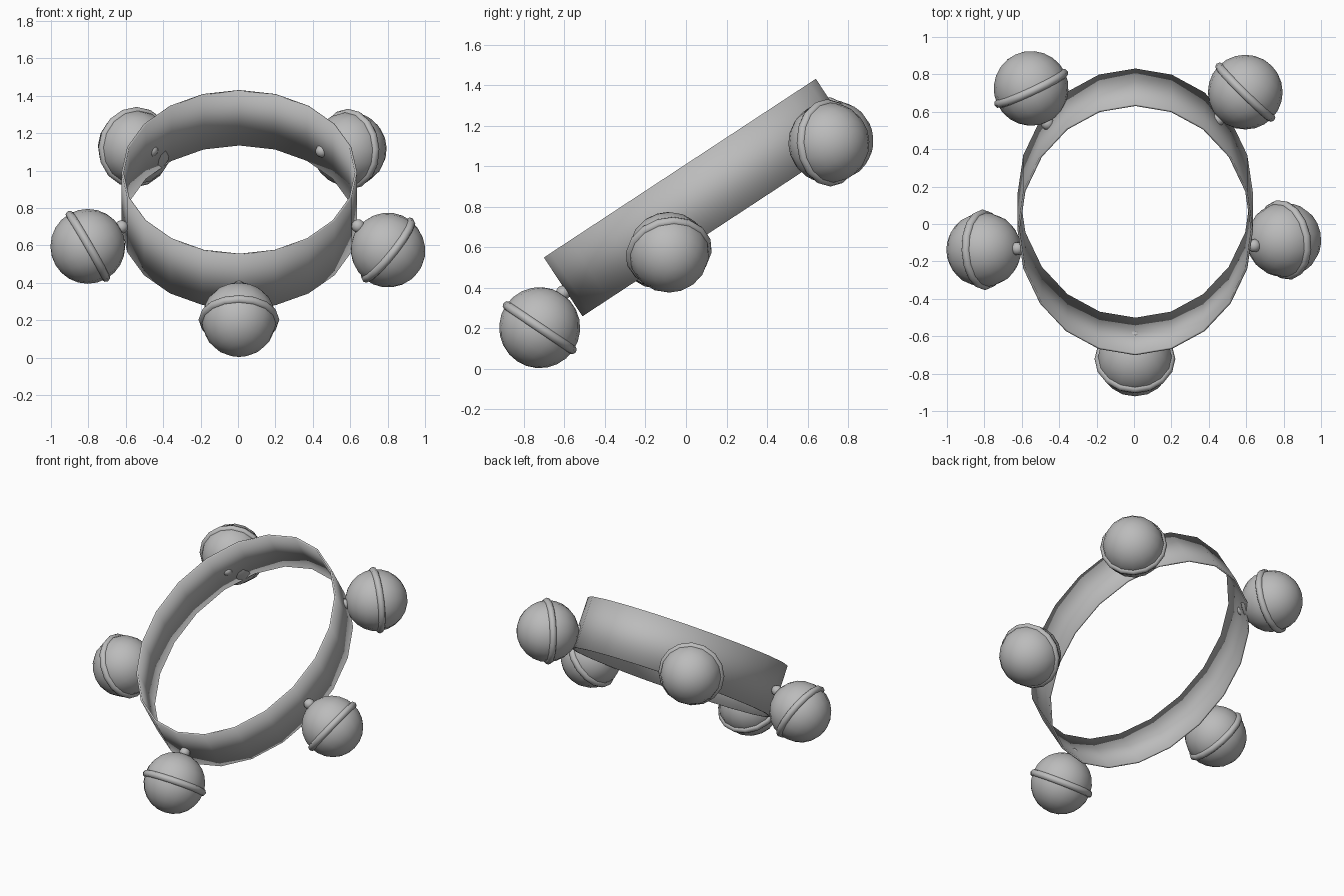
import bpy, bmesh, math
from mathutils import Vector, Matrix

if "Cube" in bpy.data.objects:
    bpy.data.objects.remove(bpy.data.objects["Cube"], do_unlink=True)

grey = bpy.data.materials.new("plain_grey")
COLOUR = (0.5, 0.5, 0.5, 1)
grey.diffuse_color = COLOUR
grey.use_nodes = True
grey.node_tree.nodes["Principled BSDF"].inputs["Base Color"].default_value = COLOUR


def finish(obj, name, angle=40):
    obj.name = name
    obj.data.name = name
    obj.data.materials.append(grey)
    bpy.ops.object.select_all(action='DESELECT')
    obj.select_set(True)
    bpy.context.view_layer.objects.active = obj
    bpy.ops.object.shade_smooth_by_angle(angle=math.radians(angle))
    return obj


# Tilted oval band: thin open wall with thickness
bpy.ops.mesh.primitive_cylinder_add(vertices=20, radius=1, depth=0.347, end_fill_type='NOTHING')
band = bpy.context.object
band.data.transform(Matrix.Diagonal((0.63, 0.803, 1, 1)))
band.location = (0.007, 0.065, 0.845)
band.rotation_euler.x = math.radians(33.3)
wall = band.modifiers.new("thickness", 'SOLIDIFY')
wall.thickness = 0.012
wall.offset = -1
finish(band, "band")


# Bell: ball, raised rim round the middle, and a small knob towards the band
def add_bell(name, centre, axis):
    turn = Vector(axis).to_track_quat('Z', 'Y').to_euler()
    unit = Vector(axis).normalized()
    bpy.ops.mesh.primitive_uv_sphere_add(segments=16, ring_count=12, radius=0.2,
                                         location=centre, rotation=turn)
    finish(bpy.context.object, name + "_bell")
    bpy.ops.mesh.primitive_torus_add(major_segments=16, minor_segments=8, major_radius=0.192,
                                     minor_radius=0.024, location=centre, rotation=turn)
    finish(bpy.context.object, name + "_bell_rim", 60)
    bpy.ops.mesh.primitive_uv_sphere_add(segments=10, ring_count=8, radius=0.036,
                                         location=Vector(centre) + unit * 0.207, rotation=turn)
    finish(bpy.context.object, name + "_bell_knob")


add_bell("front", (0.005, -0.722, 0.203), (0, 0.56, 0.83))
add_bell("right", (-0.803, -0.138, 0.595), (0.87, 0.03, 0.5))
add_bell("left", (0.802, -0.085, 0.575), (-0.77, -0.15, 0.62))
add_bell("back_right", (-0.55, 0.725, 1.125), (0.42, -0.9, -0.08))
add_bell("back_left", (0.595, 0.705, 1.115), (-0.7, -0.71, -0.05))
